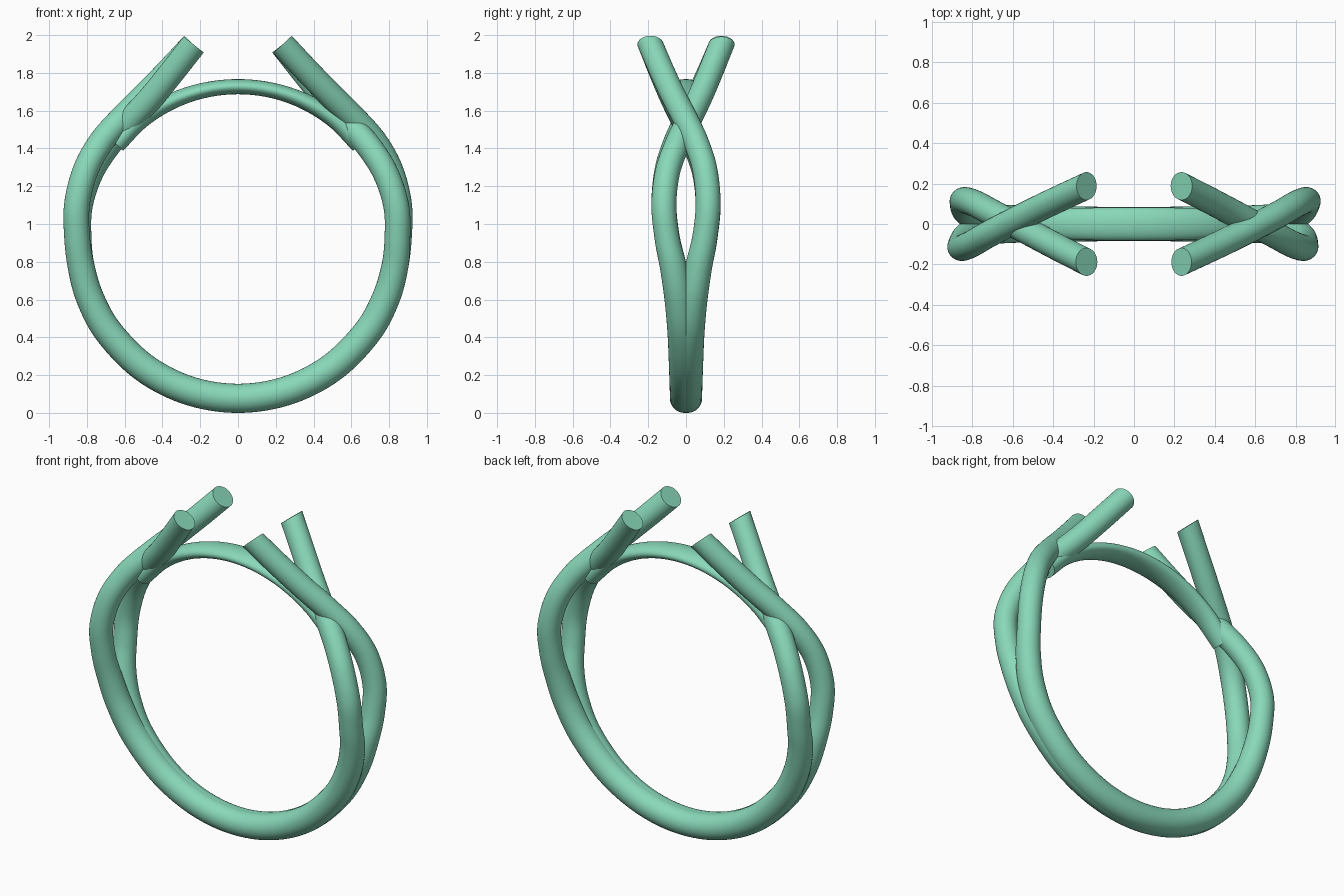
import bpy, bmesh, math
from mathutils import Vector

if "Cube" in bpy.data.objects:
    bpy.data.objects.remove(bpy.data.objects["Cube"])

CZ, R = 0.92, 0.843      # ring centre height and centreline radius


def smooth_path(rows, steps=10):
    """Catmull-Rom through rows of (x, y, z, half thickness, half width)."""
    p = [Vector(r) for r in rows]
    p = [2 * p[0] - p[1]] + p + [2 * p[-1] - p[-2]]
    out = []
    for i in range(1, len(p) - 2):
        a, b, c, d = p[i - 1:i + 3]
        for k in range(steps):
            t = k / steps
            out.append(0.5 * (2 * b + (c - a) * t + (2 * a - 5 * b + 4 * c - d) * t * t
                              + (3 * b - a - 3 * c + d) * t ** 3))
    return out + [p[-2]]


def sweep(name, rows, mat, sides=32):
    """Elliptical tube whose sections stay square to the ring plane."""
    pts = smooth_path(rows)
    bm = bmesh.new()
    rings = []
    for i, q in enumerate(pts):
        d = pts[min(i + 1, len(pts) - 1)] - pts[max(i - 1, 0)]
        run = math.hypot(d[0], d[2])
        n = Vector((d[2], 0, -d[0])) / run
        wide = q[4] * math.hypot(run, d[1]) / run
        c = Vector((q[0], q[1], q[2]))
        rings.append([bm.verts.new(c + n * q[3] * math.cos(a) + Vector((0, wide * math.sin(a), 0)))
                      for a in (2 * math.pi * k / sides for k in range(sides))])
    for r, s in zip(rings, rings[1:]):
        for k in range(sides):
            j = (k + 1) % sides
            bm.faces.new((r[k], r[j], s[j], s[k]))
    bm.faces.new(rings[0][::-1])
    bm.faces.new(rings[-1])
    bmesh.ops.recalc_face_normals(bm, faces=bm.faces)
    me = bpy.data.meshes.new(name)
    bm.to_mesh(me)
    bm.free()
    me.materials.append(mat)
    ob = bpy.data.objects.new(name, me)
    bpy.context.collection.objects.link(ob)
    bpy.context.view_layer.objects.active = ob
    ob.select_set(True)
    bpy.ops.object.shade_smooth_by_angle(angle=math.radians(40))
    ob.select_set(False)
    return ob


def half_strand(lift):
    """Bottom of the ring up to the right-hand tip; lift moves the crossing in or out."""
    rows = []
    for deg, y, r in ((0, -.008, .077), (18, -.009, .077), (36, -.013, .077),
                      (54, -.022, .076), (68, -.04, .074), (80, -.067, .071)):
        a = math.radians(deg)
        rows.append((R * math.sin(a), y, CZ - R * math.cos(a), r, r))
    for x, y, z, f in ((.848, -.1, .93, .3), (.845, -.117, 1.1, .5), (.795, -.1, 1.275, .8),
                       (.71, -.053, 1.42, 1), (.6, .005, 1.545, 1), (.475, .07, 1.675, .8),
                       (.355, .13, 1.81, .4), (.235, .188, 1.95, 0)):
        rows.append((x + lift * f * .7, y, z + lift * f * .7, .068, .066))
    return rows


mat = bpy.data.materials.new("green")
mat.diffuse_color = (0.25, 0.69, 0.49, 1)
mat.use_nodes = True
mat.node_tree.nodes["Principled BSDF"].inputs["Base Color"].default_value = mat.diffuse_color

# two twisted strands, one the half-turn copy of the other
left = [(-x, y, z, a, b) for x, y, z, a, b in half_strand(.02)]
strand = left[:0:-1] + half_strand(-.02)
sweep("front_strand", strand, mat)
sweep("back_strand", [(-x, -y, z, a, b) for x, y, z, a, b in strand], mat)

# flattened bridge closing the ring beneath the strand tips
bridge = []
for deg in range(-52, 53, 13):
    a = math.radians(deg)
    t = abs(deg) / 52
    thick = .04 + .012 * t * t
    r = .767 + thick
    bridge.append((r * math.sin(a), 0, CZ + r * math.cos(a), thick, .082 - .02 * t * t))
sweep("top_bridge", bridge, mat)
